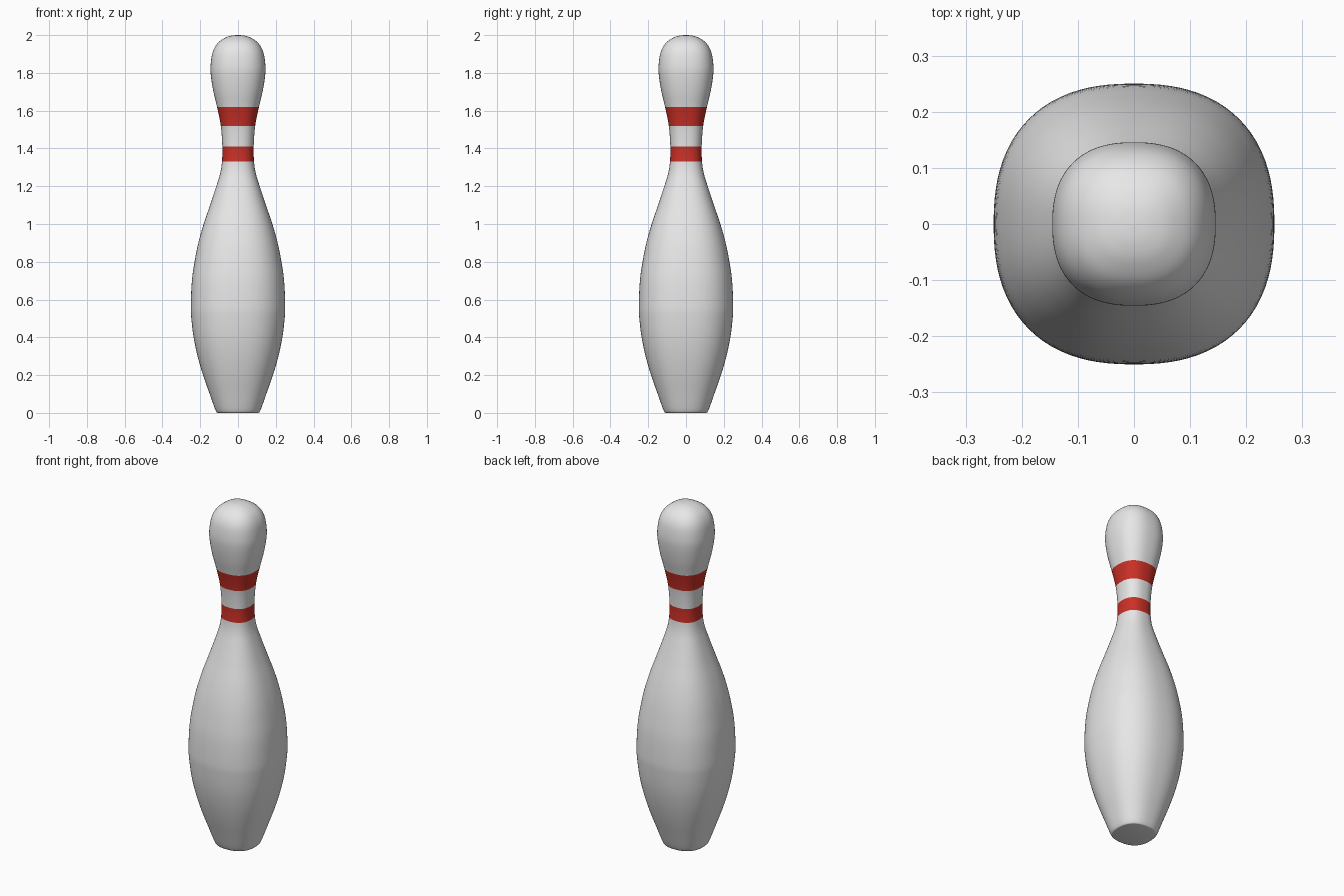
import bpy, bmesh, math
from mathutils import Vector

if "Cube" in bpy.data.objects:
    bpy.data.objects.remove(bpy.data.objects["Cube"])

SIDES, STEPS, POWER = 96, 5, 2.4

# Half-width / height profile, bottom to top
PROFILE = [(0.105, 0), (0.118, 0.012), (0.15, 0.1), (0.185, 0.2), (0.214, 0.3), (0.235, 0.4),
           (0.247, 0.5), (0.25, 0.57), (0.244, 0.7), (0.23, 0.8), (0.21, 0.9), (0.182, 1.0),
           (0.148, 1.1), (0.115, 1.2), (0.094, 1.27), (0.085, 1.33), (0.083, 1.41),
           (0.091, 1.52), (0.111, 1.62), (0.13, 1.7), (0.143, 1.78), (0.145, 1.84),
           (0.134, 1.91), (0.108, 1.957), (0.07, 1.985), (0.035, 1.997), (0.004, 2.0)]
BANDS = [(1.33, 1.41), (1.52, 1.62)]


def material(name, colour):
    m = bpy.data.materials.new(name)
    m.diffuse_color = (*colour, 1)
    m.use_nodes = True
    m.node_tree.nodes["Principled BSDF"].inputs["Base Color"].default_value = m.diffuse_color
    return m


def smooth_profile(pts):
    """Catmull-Rom curve through the profile points."""
    p = [Vector(q) for q in pts]
    p = [p[0]] + p + [p[-1]]
    out = []
    for a, b, c, d in zip(p, p[1:], p[2:], p[3:]):
        for i in range(STEPS):
            t = i / STEPS
            out.append(0.5 * (2 * b + (c - a) * t + (2 * a - 5 * b + 4 * c - d) * t ** 2
                              + (3 * b - a - 3 * c + d) * t ** 3))
    return out + [p[-1]]


def rounded_square(angle):
    c, s = math.cos(angle), math.sin(angle)
    r = (abs(c) ** POWER + abs(s) ** POWER) ** (-1 / POWER)
    return r * c, r * s


# Pin body: rounded-square rings swept up the profile
bm = bmesh.new()
section = [rounded_square(math.tau * i / SIDES) for i in range(SIDES)]
rings = [[bm.verts.new((r * x, r * y, z)) for x, y in section] for r, z in smooth_profile(PROFILE)]
for low, high in zip(rings, rings[1:]):
    for i in range(SIDES):
        j = (i + 1) % SIDES
        bm.faces.new((low[i], low[j], high[j], high[i]))
bm.faces.new(rings[0][::-1])
bm.faces.new(rings[-1])

# Red neck bands chosen by height
for f in bm.faces:
    z = f.calc_center_median().z
    f.material_index = int(any(a < z < b for a, b in BANDS))

mesh = bpy.data.meshes.new("bowling_pin")
bm.to_mesh(mesh)
bm.free()
mesh.materials.append(material("white", (0.8, 0.8, 0.8)))
mesh.materials.append(material("red", (0.6, 0.03, 0.02)))
pin = bpy.data.objects.new("bowling_pin", mesh)
bpy.context.collection.objects.link(pin)
bpy.context.view_layer.objects.active = pin
pin.select_set(True)
bpy.ops.object.shade_smooth_by_angle(angle=math.radians(40))
